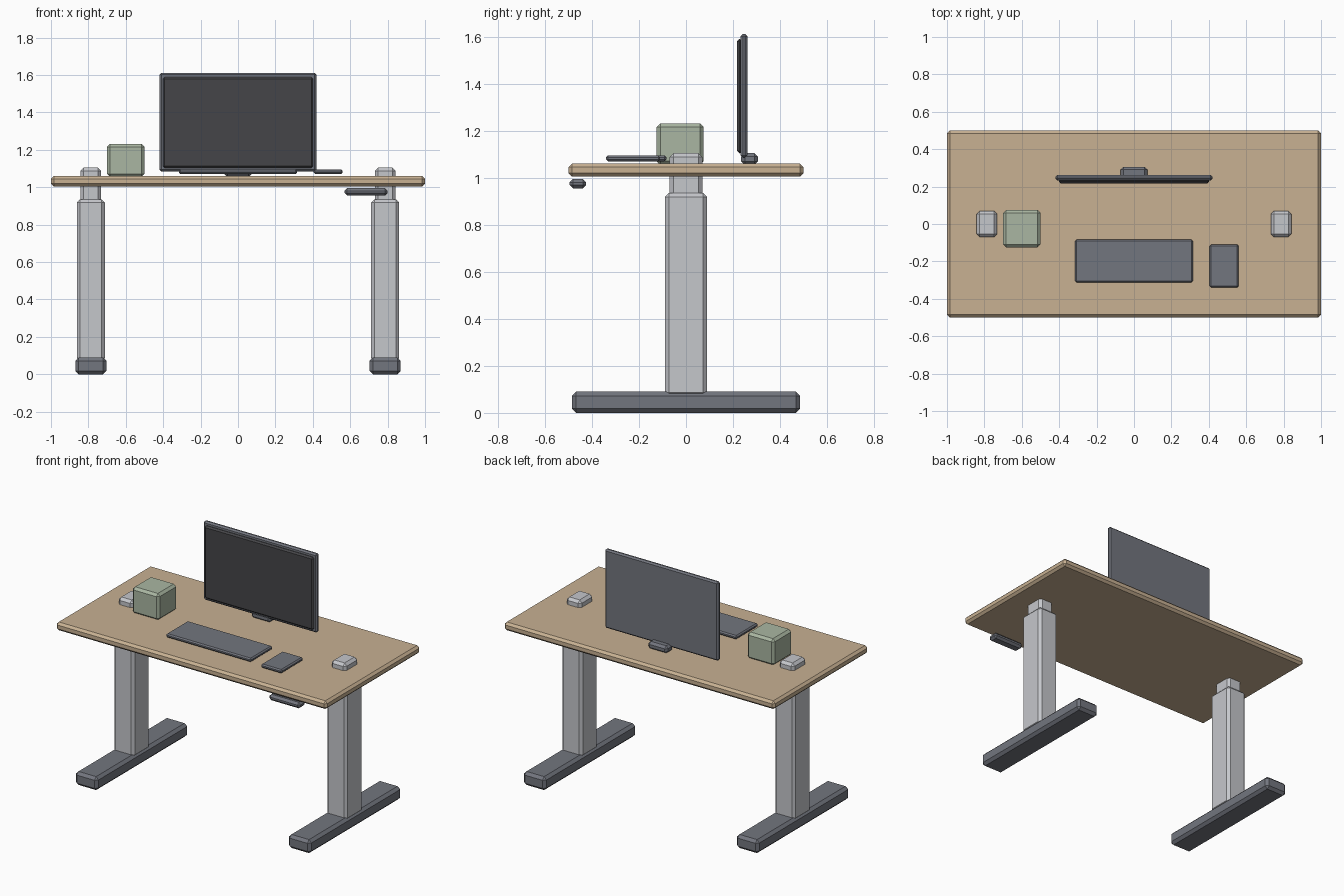
import bpy
import bmesh

if "Cube" in bpy.data.objects:
    bpy.data.objects.remove(bpy.data.objects["Cube"])


def material(name, rgb):
    m = bpy.data.materials.new(name)
    m.diffuse_color = (*rgb, 1.0)
    m.use_nodes = True
    m.node_tree.nodes["Principled BSDF"].inputs["Base Color"].default_value = m.diffuse_color
    return m


WOOD = material("wood", (0.58, 0.44, 0.29))
STEEL = material("light_steel", (0.56, 0.57, 0.60))
DARK = material("dark_plastic", (0.17, 0.18, 0.21))
SCREEN = material("screen_black", (0.06, 0.06, 0.065))
GREEN = material("sage_green", (0.40, 0.47, 0.36))


def box(name, x, y, z, chamfer, mat):
    """Chamfered box spanning the (min, max) ranges x, y and z."""
    bm = bmesh.new()
    bmesh.ops.create_cube(bm, size=1.0)
    for v in bm.verts:
        v.co = [r[0] + (c + 0.5) * (r[1] - r[0]) for c, r in zip(v.co, (x, y, z))]
    bmesh.ops.bevel(bm, geom=bm.edges[:], offset=chamfer, segments=1,
                    profile=0.5, affect='EDGES')
    mesh = bpy.data.meshes.new(name)
    bm.to_mesh(mesh)
    bm.free()
    mesh.materials.append(mat)
    ob = bpy.data.objects.new(name, mesh)
    bpy.context.collection.objects.link(ob)
    return ob


# Desktop
box("desktop", (-1, 1), (-0.5, 0.5), (1.005, 1.06), 0.015, WOOD)

# Telescoping legs and feet on both sides
for side, cx in (("left", -0.787), ("right", 0.787)):
    def leg_part(name, half_x, half_y, z, chamfer, mat):
        box(f"{side}_{name}", (cx - half_x, cx + half_x), (-half_y, half_y), z, chamfer, mat)
    leg_part("foot", 0.083, 0.485, (0, 0.09), 0.018, DARK)
    leg_part("outer_column", 0.075, 0.09, (0.07, 0.935), 0.017, STEEL)
    leg_part("inner_column", 0.055, 0.07, (0.6, 1.105), 0.017, STEEL)

# Monitor
box("monitor_case", (-0.42, 0.42), (0.232, 0.261), (1.085, 1.612), 0.01, DARK)
box("monitor_screen", (-0.402, 0.402), (0.217, 0.24), (1.104, 1.59), 0.01, SCREEN)
box("monitor_stand", (-0.072, 0.072), (0.235, 0.306), (1.055, 1.105), 0.015, DARK)

# Things on the desk
box("keyboard", (-0.315, 0.315), (-0.313, -0.083), (1.07, 1.095), 0.008, DARK)
box("mouse_pad", (0.405, 0.56), (-0.34, -0.11), (1.07, 1.095), 0.008, DARK)
box("storage_cube", (-0.70, -0.50), (-0.125, 0.075), (1.055, 1.232), 0.016, GREEN)

# Height control under the front edge
box("height_control", (0.57, 0.80), (-0.495, -0.425), (0.955, 0.995), 0.014, DARK)
